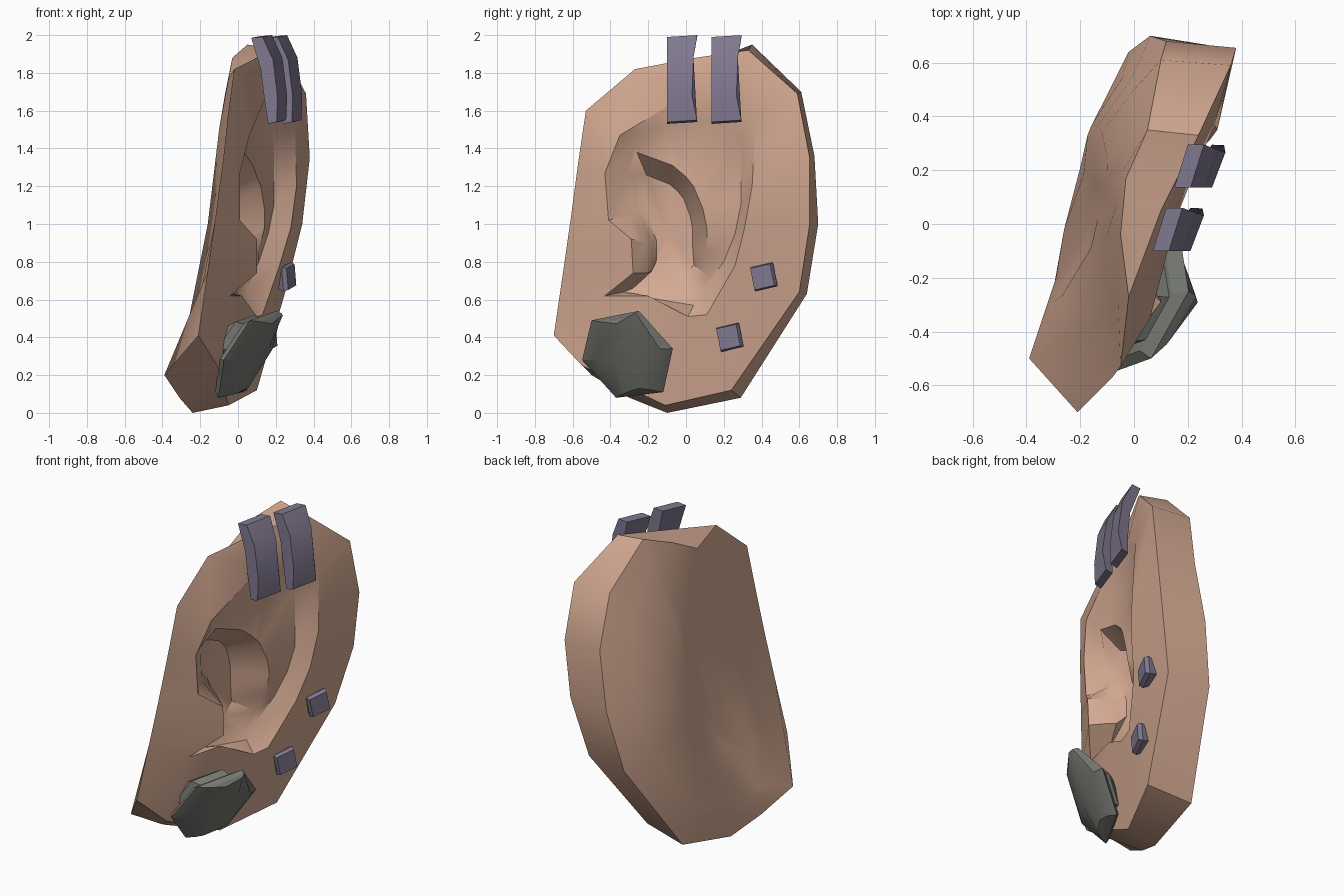
import bpy, bmesh, math
from mathutils import Vector, Matrix


def material(name, rgb):
    m = bpy.data.materials.new(name)
    m.diffuse_color = (*rgb, 1)
    return m


SKIN = material("skin", (0.66, 0.40, 0.29))
METAL = material("purple_grey_metal", (0.22, 0.19, 0.28))
STONE = material("grey_stone", (0.18, 0.185, 0.165))


def finish(name, bm, mat, angle):
    bmesh.ops.recalc_face_normals(bm, faces=bm.faces)
    me = bpy.data.meshes.new(name)
    bm.to_mesh(me)
    bm.free()
    ob = bpy.data.objects.new(name, me)
    bpy.context.collection.objects.link(ob)
    me.materials.append(mat)
    bpy.ops.object.select_all(action='DESELECT')
    ob.select_set(True)
    bpy.context.view_layer.objects.active = ob
    bpy.ops.object.shade_smooth_by_angle(angle=math.radians(angle))
    return ob


def loft(name, rings, mat, angle, poles=(None, None)):
    """Skin a stack of rings, closing each end with a face or a pole fan."""
    bm = bmesh.new()
    vs = [[bm.verts.new(p) for p in r] for r in rings]
    n = len(vs[0])
    for a, b in zip(vs, vs[1:]):
        for i in range(n):
            j = (i + 1) % n
            bm.faces.new((a[i], a[j], b[j], b[i]))
    for ring, pole in ((vs[0], poles[0]), (vs[-1], poles[1])):
        if pole is None:
            bm.faces.new(ring)
        else:
            c = bm.verts.new(pole)
            for i in range(n):
                bm.faces.new((ring[i], ring[(i + 1) % n], c))
    return finish(name, bm, mat, angle)


# Ear contours, each running from the front corner over the top to the lobe
back_crest = [(-.30, -.29, .25), (-.27, -.27, .45), (-.16, -.09, 1.0), (-.13, -.06, 1.25),
              (-.10, -.04, 1.50), (-.07, .06, 1.68), (-.04, .20, 1.80), (.02, .32, 1.82),
              (0, .50, 1.58), (-.01, .54, 1.33), (-.04, .55, 1.0), (-.10, .48, .70),
              (-.20, .21, .30), (-.26, -.02, .20), (-.29, -.2, .20)]
rear_edge = [(-.39, -.50, .20), (-.22, -.44, .52), (-.11, -.32, 1.05), (-.08, -.30, 1.30),
             (-.06, -.28, 1.53), (-.05, -.04, 1.77), (-.03, .17, 1.88), (.05, .35, 1.95),
             (.10, .61, 1.70), (.12, .68, 1.36), (.06, .70, 1.0), (-.02, .64, .63),
             (-.18, .29, .08), (-.24, -.10, 0), (-.31, -.30, .08)]
rim_edge = [(-.21, -.70, .41), (-.16, -.65, .75), (-.12, -.61, 1.03), (-.08, -.57, 1.33),
            (-.05, -.53, 1.60), (-.02, -.27, 1.82), (.10, .05, 1.88), (.24, .33, 1.92),
            (.36, .59, 1.69), (.38, .655, 1.35), (.34, .655, 1.0), (.25, .60, .64),
            (.10, .24, .12), (-.05, -.11, .04), (-.11, -.55, .25)]
fold_edge = [(-.04, -.43, .62), (.10, -.28, .74), (.10, -.29, .92), (.01, -.41, 1.02),
             (.01, -.43, 1.27), (.06, -.35, 1.47), (.16, .03, 1.70), (.24, .23, 1.66),
             (.30, .37, 1.57), (.31, .35, 1.20), (.28, .31, .98), (.22, .26, .78),
             (.13, .11, .52), (.10, .01, .51), (.02, -.20, .62)]
groove_edge = [(-.05, -.33, .64), (.04, -.21, .74), (.03, -.21, .90), (-.05, -.29, 1.05),
               (-.05, -.31, 1.25), (.02, -.28, 1.40), (.06, -.10, 1.52), (.12, .10, 1.55),
               (.19, .29, 1.47), (.19, .29, 1.10), (.16, .26, .95), (.11, .20, .80),
               (.05, .10, .66), (.03, .04, .57), (-.02, -.20, .61)]
bowl_edge = [(-.06, -.28, .66), (-.02, -.18, .75), (-.03, -.18, .90), (-.07, -.26, 1.08),
             (-.06, -.28, 1.25), (.03, -.26, 1.38), (.08, -.07, 1.31), (.10, 0, 1.25),
             (.12, .04, 1.20), (.14, .09, 1.08), (.14, .11, .98), (.11, .11, .85),
             (.04, .12, .72), (.01, .03, .62), (-.03, -.15, .64)]
bowl_floor = [(-.075, -.11 + (y + .11) * .66, .95 + (z - .95) * .72) for x, y, z in bowl_edge]


def back_x(y, z):
    return -.10 - .11 * (1.4 - z) - .06 * (y - .2)


# Rounded back of the ear, thicker towards the lobe
back_inner = []
for x, y, z in back_crest:
    y, z = .15 + (y - .15) * .55, .95 + (z - .95) * .55
    back_inner.append((back_x(y, z), y, z))

loft("ear", [back_inner, back_crest, rear_edge, rim_edge, fold_edge, groove_edge,
             bowl_edge, bowl_floor], SKIN, 38,
     ((back_x(.15, .95), .15, .95), (-.08, -.1, .95)))

# Two curved cuffs over the upper rim
cuff_profile = [(.13, 1.99), (.185, 1.87), (.21, 1.67), (.205, 1.54),
                (.16, 1.53), (.14, 1.66), (.12, 1.82), (.07, 1.985)]
for k, name in enumerate(("front_cuff", "rear_cuff")):
    dx, dy = .08 * k, -.10 + .235 * k
    rings = []
    for t in (0, 1):
        # the rear side pinches in at mid height
        rings.append([(x + dx + .05 * t, dy + .16 * t - t * .045 * max(0, 1 - abs(z - 1.75) / .22),
                       z + .01 * t) for x, z in cuff_profile])
    loft(name, rings, METAL, 30)

# Two small tapered studs on the rear of the rim plate
for name, loc in (("upper_stud", (.255, .415, .72)), ("lower_stud", (.155, .235, .40))):
    place = (Matrix.Translation(loc) @ Matrix.Rotation(math.radians(-22), 4, 'Z')
             @ Matrix.Rotation(math.radians(12), 4, 'X'))
    rings = [[place @ Vector((h, sy * s, sz * s))
              for sy, sz in ((-1, -1), (1, -1), (1, 1), (-1, 1))]
             for h, s in ((-.05, .045), (.005, .065), (.03, .058))]
    loft(name, rings, METAL, 30)

# Faceted hexagonal stone on the lobe, with its backing
hexagon = [(-.50, .49), (-.25, .54), (-.07, .34), (-.12, .11), (-.37, .08), (-.55, .28)]


def hex_ring(h, sy, sz, cy=-.31, cz=.31):
    ring = []
    for y, z in hexagon:
        y, z = cy + (y + .31) * sy, cz + (z - .31) * sz
        ring.append((.08 + .45 * (y + .31) + .55 * (z - .31) + h, y, z))
    return ring


loft("lobe_stone", [hex_ring(-.07, .85, .85), hex_ring(-.03, 1, 1),
                    hex_ring(.01, .72, .95), hex_ring(.035, .3, .9)], STONE, 20)
loft("stone_backing", [hex_ring(-.17, .55, .55, -.31, .36), hex_ring(-.13, .68, .68, -.31, .36),
                       hex_ring(-.05, .62, .62, -.31, .35)], STONE, 20)
